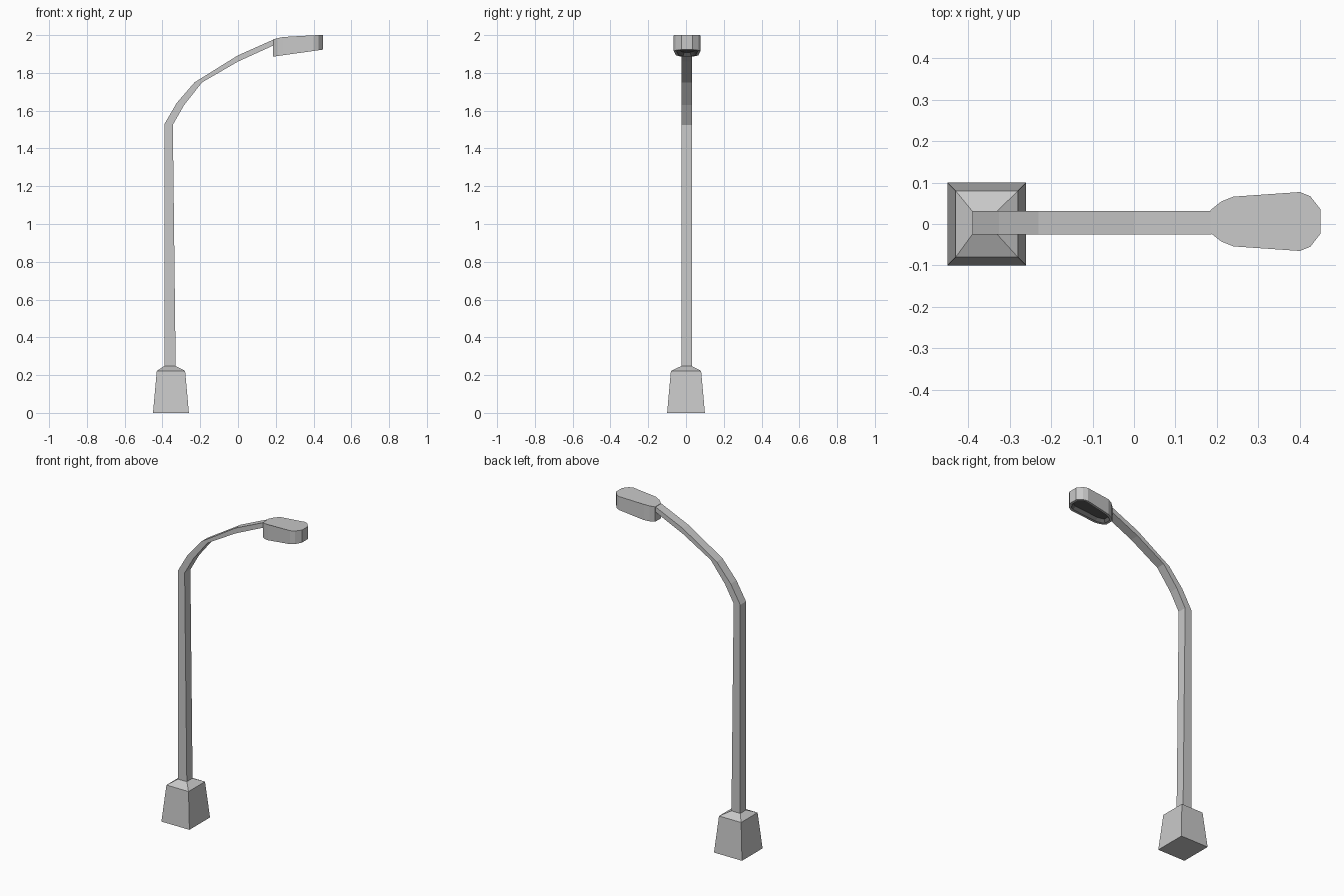
import bpy
import bmesh

cube = bpy.data.objects.get("Cube")
if cube:
    bpy.data.objects.remove(cube, do_unlink=True)


def material(name, value):
    mat = bpy.data.materials.new(name)
    mat.use_nodes = True
    colour = (value, value, value, 1)
    mat.diffuse_color = colour
    mat.node_tree.nodes["Principled BSDF"].inputs["Base Color"].default_value = colour
    return mat


metal = material("grey metal", 0.58)
dark = material("dark grey lamp recess", 0.12)


def loft(bm, rings):
    """Skin equal-sized rings of points and cap both ends; returns the caps."""
    loops = [[bm.verts.new(p) for p in ring] for ring in rings]
    n = len(loops[0])
    for a, b in zip(loops, loops[1:]):
        for i in range(n):
            j = (i + 1) % n
            bm.faces.new((a[i], a[j], b[j], b[i]))
    first = bm.faces.new(loops[0][::-1])
    last = bm.faces.new(loops[-1])
    return first, last


def finish(bm, name, *materials):
    bmesh.ops.recalc_face_normals(bm, faces=bm.faces[:])
    mesh = bpy.data.meshes.new(name)
    bm.to_mesh(mesh)
    bm.free()
    for mat in materials:
        mesh.materials.append(mat)
    obj = bpy.data.objects.new(name, mesh)
    bpy.context.collection.objects.link(obj)


BACK, FRONT = 0.031, -0.025

# Tapered foot with a sloping shoulder
bm = bmesh.new()
foot = [(-0.45, -0.26, -0.1, 0.1, 0),
        (-0.43, -0.28, -0.08, 0.08, 0.222),
        (-0.39, -0.33, FRONT, BACK, 0.248)]
loft(bm, [[(x0, y0, z), (x1, y0, z), (x1, y1, z), (x0, y1, z)]
          for x0, x1, y0, y1, z in foot])
finish(bm, "foot", metal)

# Pole and curved arm: outer and inner edge (x, z) at each bend
bm = bmesh.new()
bends = [((-0.39, 0.245), (-0.33, 0.245)),
         ((-0.39, 1.528), (-0.345, 1.525)),
         ((-0.325, 1.64), (-0.285, 1.63)),
         ((-0.23, 1.75), (-0.19, 1.75)),
         ((0, 1.893), (0, 1.86)),
         ((0.187, 1.976), (0.187, 1.945))]
loft(bm, [[(xo, FRONT, zo), (xi, FRONT, zi), (xi, BACK, zi), (xo, BACK, zo)]
          for (xo, zo), (xi, zi) in bends])
finish(bm, "pole_and_arm", metal)

# Lamp head: half outline (x, half width, top z), mirrored across its axis
half = [(0.185, 0.028, 1.977), (0.21, 0.048, 1.984), (0.24, 0.06, 1.99),
        (0.4, 0.071, 1.999), (0.425, 0.061, 2.0), (0.45, 0.029, 2.0)]
outline = ([(x, 0.003 - w, z) for x, w, z in half]
           + [(x, 0.003 + w, z) for x, w, z in reversed(half)])
outline = [(x, y + 0.003, z) for x, y, z in outline]
bm = bmesh.new()
underside, _ = loft(bm, [[(x, y, 1.886 + (x - 0.185) * 0.14) for x, y, z in outline],
                         outline])
bmesh.ops.recalc_face_normals(bm, faces=bm.faces[:])

# Recessed dark light opening on the underside
bmesh.ops.inset_region(bm, faces=[underside], thickness=0.015)
walls = bmesh.ops.inset_region(bm, faces=[underside], thickness=0.012, depth=-0.02)
for face in walls["faces"] + [underside]:
    face.material_index = 1
finish(bm, "lamp_head", metal, dark)
